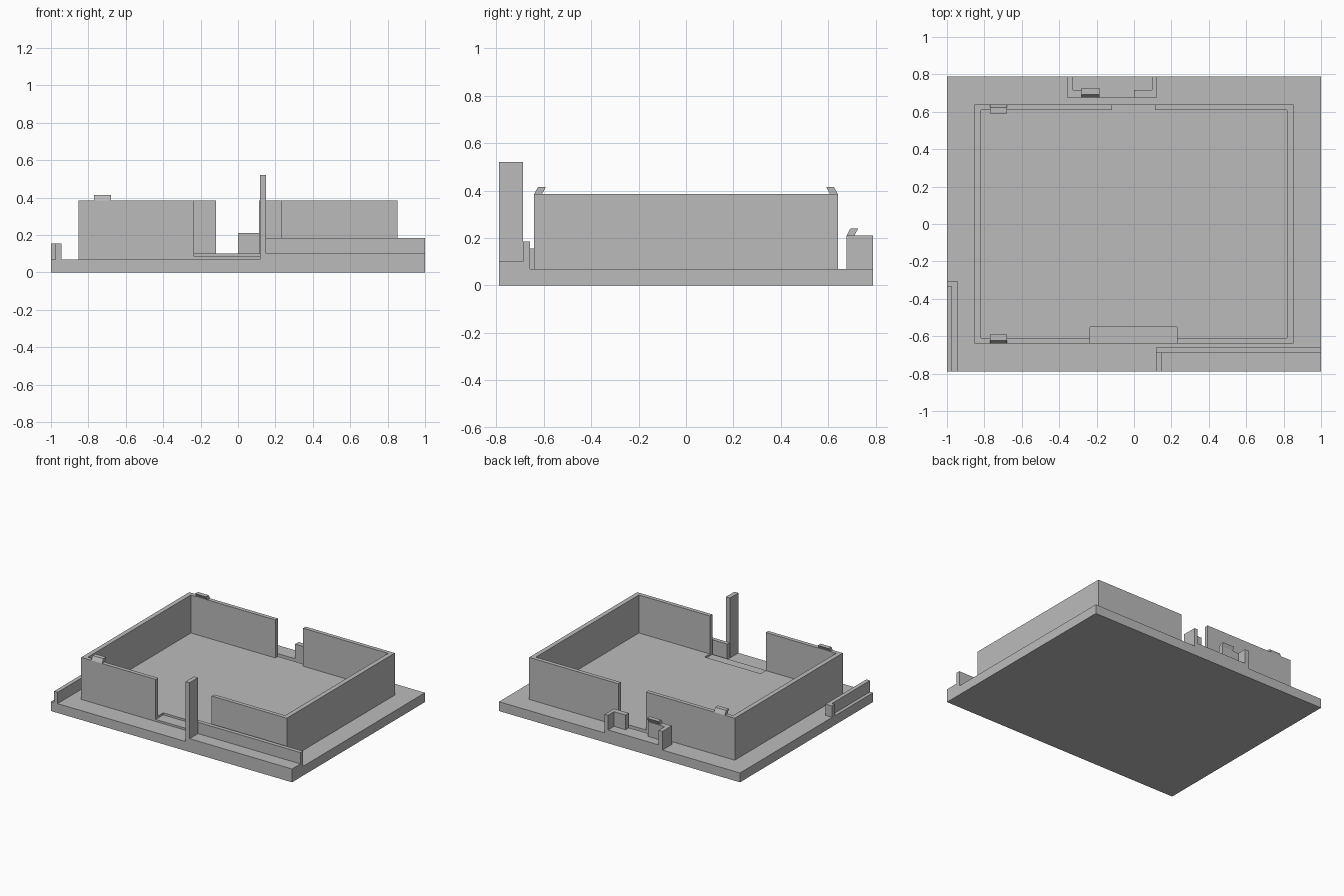
import bpy
import bmesh
from mathutils import Vector

cube = bpy.data.objects.get("Cube")
if cube:
    bpy.data.objects.remove(cube, do_unlink=True)

GREY = (0.5, 0.5, 0.5, 1.0)
mat = bpy.data.materials.new("plain grey")
mat.use_nodes = True
mat.diffuse_color = GREY
mat.node_tree.nodes["Principled BSDF"].inputs["Base Color"].default_value = GREY


def prism(name, outline, low, high, axis="z"):
    """Extrude an outline: (x, y) along z, or (y, z) along x."""
    bm = bmesh.new()
    if axis == "z":
        points = [(a, b, low) for a, b in outline]
        push = Vector((0, 0, high - low))
    else:
        points = [(low, a, b) for a, b in outline]
        push = Vector((high - low, 0, 0))
    face = bm.faces.new([bm.verts.new(p) for p in points])
    grown = bmesh.ops.extrude_face_region(bm, geom=[face])
    moved = [g for g in grown["geom"] if isinstance(g, bmesh.types.BMVert)]
    bmesh.ops.translate(bm, verts=moved, vec=push)
    bmesh.ops.recalc_face_normals(bm, faces=bm.faces)
    mesh = bpy.data.meshes.new(name)
    bm.to_mesh(mesh)
    bm.free()
    mesh.materials.append(mat)
    obj = bpy.data.objects.new(name, mesh)
    bpy.context.scene.collection.objects.link(obj)
    return obj


def box(name, x0, x1, y0, y1, z0, z1):
    return prism(name, [(x0, y0), (x1, y0), (x1, y1), (x0, y1)], z0, z1)


def clip(name, x0, x1, y, z, lean):
    """Slanted snap hook whose foot spans from y towards the lean side."""
    foot, shift, height = 0.033 * lean, 0.016 * lean, 0.03
    prism(name, [(y, z), (y + foot, z), (y + foot + shift, z + height),
                 (y + shift, z + height)], x0, x1, "x")


# Main sizes
EDGE_Y = 0.788
BASE, FLOOR, TOP = 0.07, 0.1, 0.385
OX, OY = 0.853, 0.64
IX, IY = 0.818, 0.61
FRONT_GAP = (-0.235, 0.23)
BACK_GAP = (-0.117, 0.113)
RECESS_Y = -0.55

# Base plate
box("base_plate", -1, 1, -EDGE_Y, EDGE_Y, 0, BASE)

# Enclosure walls, open at the front and back
for name, s, f, b in (("right_wall", -1, FRONT_GAP[0], BACK_GAP[0]),
                      ("left_wall", 1, FRONT_GAP[1], BACK_GAP[1])):
    prism(name, [(f, -OY), (s * OX, -OY), (s * OX, OY), (b, OY),
                 (b, IY), (s * IX, IY), (s * IX, -IY), (f, -IY)], BASE, TOP)

# Inner floor, running out through the back opening, recessed at the front
prism("inner_floor", [
    (-IX, -IY), (FRONT_GAP[0], -IY), (FRONT_GAP[0], RECESS_Y),
    (FRONT_GAP[1], RECESS_Y), (FRONT_GAP[1], -IY), (IX, -IY), (IX, IY),
    (BACK_GAP[1], IY), (BACK_GAP[1], OY), (BACK_GAP[0], OY),
    (BACK_GAP[0], IY), (-IX, IY)], BASE, FLOOR)
box("front_recess", *FRONT_GAP, -OY, RECESS_Y, BASE, 0.085)

# Snap hooks on the front and back walls
clip("front_wall_clip", -0.77, -0.68, -OY, TOP, 1)
clip("back_wall_clip", -0.77, -0.68, OY, TOP, -1)

# Front shelf with its rail and tall post
box("front_shelf", 0.12, 1, -EDGE_Y, -0.685, BASE, FLOOR)
box("front_rail", 0.12, 1, -0.688, -0.658, BASE, 0.185)
box("front_post", 0.117, 0.15, -EDGE_Y, -0.688, BASE, 0.52)

# Corner rail at the front right
prism("corner_rail", [(-0.975, -EDGE_Y), (-0.945, -EDGE_Y), (-0.945, -0.305),
                      (-1, -0.305), (-1, -0.335), (-0.975, -0.335)],
      BASE, 0.155)

# Back socket: two brackets, a raised sill and a snap hook
BACK, STEP, BRACKET_TOP = 0.677, 0.717, 0.21
prism("back_right_bracket", [
    (-0.357, EDGE_Y), (-0.357, BACK), (-0.185, BACK), (-0.185, STEP),
    (-0.325, STEP), (-0.325, EDGE_Y)], BASE, BRACKET_TOP)
prism("back_left_bracket", [
    (0, BACK), (0.123, BACK), (0.123, EDGE_Y), (0.095, EDGE_Y),
    (0.095, STEP), (0, STEP)], BASE, BRACKET_TOP)
box("back_sill", -0.33, 0.1, BACK, EDGE_Y, BASE, FLOOR)
clip("back_bracket_clip", -0.28, -0.185, BACK, BRACKET_TOP, 1)
